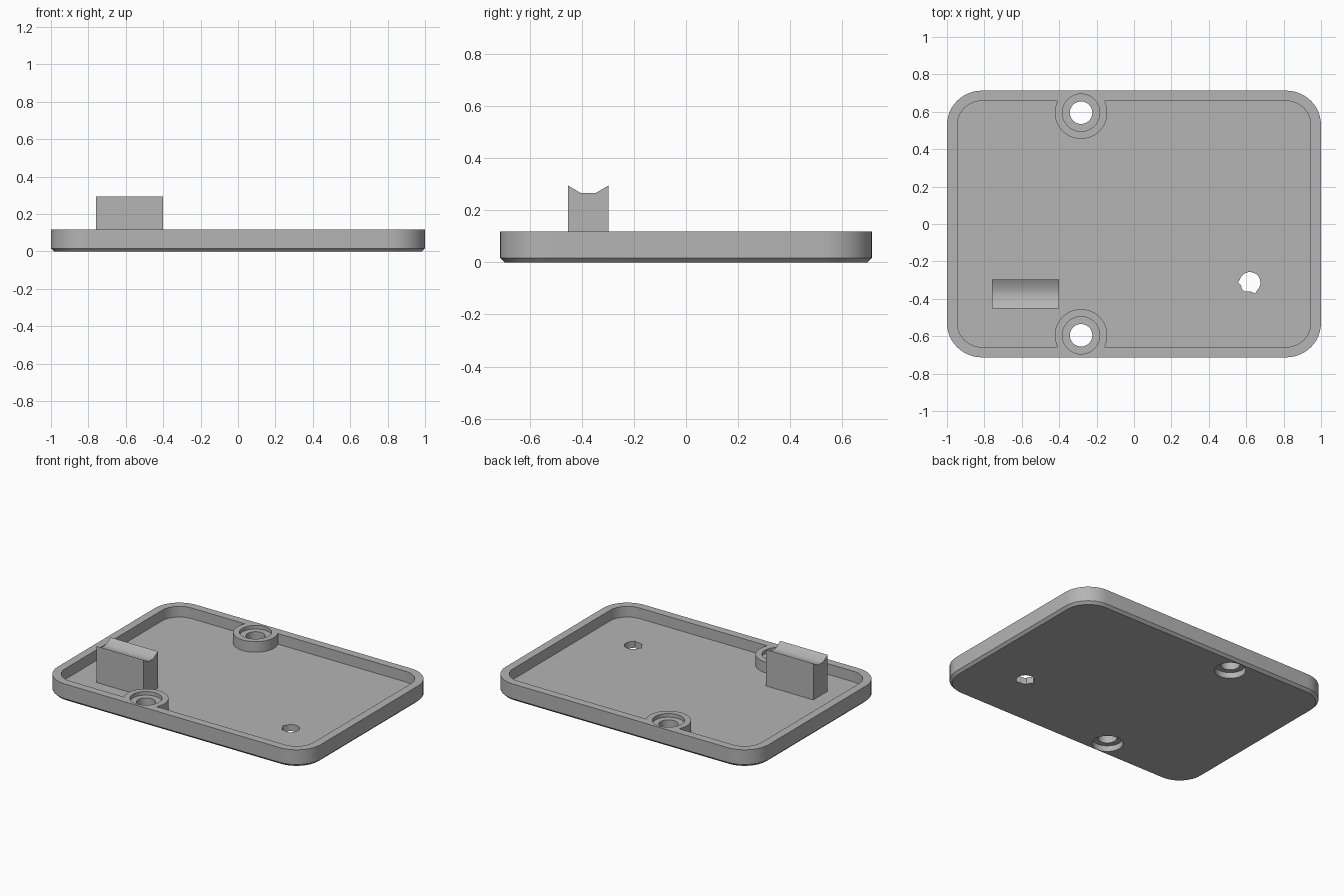
import bpy, bmesh
from math import cos, sin, pi, radians
from mathutils import Vector

cube = bpy.data.objects.get("Cube")
if cube:
    bpy.data.objects.remove(cube, do_unlink=True)

grey = bpy.data.materials.new("plain grey plastic")
grey.use_nodes = True
grey.diffuse_color = (0.46, 0.46, 0.46, 1)
grey.node_tree.nodes["Principled BSDF"].inputs["Base Color"].default_value = grey.diffuse_color

HALF_X, HALF_Y, HEIGHT = 1.0, 0.713, 0.118
WALL, FLOOR, CORNER, CHAMFER = 0.055, 0.045, 0.185, 0.017
BOSS_X, BOSS_Y = -0.283, 0.595


def circle(x, y, r, n=48):
    return [(x + r * cos(2 * pi * i / n), y + r * sin(2 * pi * i / n)) for i in range(n)]


def rounded_rect(inset, steps=12):
    """Outline of the tray, moved inwards by inset."""
    r = CORNER - inset
    points = []
    for q, (sx, sy) in enumerate([(1, 1), (-1, 1), (-1, -1), (1, -1)]):
        for i in range(steps + 1):
            a = (q + i / steps) * pi / 2
            points.append((sx * (HALF_X - CORNER) + r * cos(a),
                           sy * (HALF_Y - CORNER) + r * sin(a)))
    return points


def loft(name, layers):
    """Closed solid through stacked outlines, each given as (outline, z)."""
    bm = bmesh.new()
    rings = [[bm.verts.new((x, y, z)) for x, y in outline] for outline, z in layers]
    for low, high in zip(rings, rings[1:]):
        n = len(low)
        for i in range(n):
            j = (i + 1) % n
            bm.faces.new((low[i], low[j], high[j], high[i]))
    bm.faces.new(rings[0][::-1])
    bm.faces.new(rings[-1])
    bmesh.ops.recalc_face_normals(bm, faces=bm.faces)
    mesh = bpy.data.meshes.new(name)
    bm.to_mesh(mesh)
    bm.free()
    mesh.materials.append(grey)
    obj = bpy.data.objects.new(name, mesh)
    bpy.context.collection.objects.link(obj)
    return obj


def activate(obj):
    bpy.ops.object.select_all(action='DESELECT')
    obj.select_set(True)
    bpy.context.view_layer.objects.active = obj


def cut(target, cutter):
    """Subtract the cutter and throw it away."""
    cutter.hide_render = True
    activate(target)
    mod = target.modifiers.new("cut", 'BOOLEAN')
    mod.operation, mod.solver, mod.object = 'DIFFERENCE', 'EXACT', cutter
    bpy.ops.object.modifier_apply(modifier=mod.name)
    bpy.data.objects.remove(cutter, do_unlink=True)


# Tray body with a chamfered bottom edge
tray = loft("tray", [(rounded_rect(CHAMFER), 0),
                     (rounded_rect(0), CHAMFER),
                     (rounded_rect(0), HEIGHT)])

# Hollow of the tray, leaving a round boss standing at each long side
hollow = loft("hollow_cutter", [(rounded_rect(WALL), FLOOR), (rounded_rect(WALL), 0.3)])
for side in (1, -1):
    boss = circle(BOSS_X, side * BOSS_Y, 0.14)
    cut(hollow, loft("boss_cutter", [(boss, -0.1), (boss, 0.4)]))
cut(tray, hollow)

# Screw holes, counterbored from above and below
bore = [(0.097, -0.05), (0.097, 0.04), (0.06, 0.04),
        (0.06, 0.093), (0.1, 0.093), (0.1, 0.2)]
for side in (1, -1):
    cut(tray, loft("screw_hole_cutter",
                   [(circle(BOSS_X, side * BOSS_Y, r), z) for r, z in bore]))

# Small ragged hole in the floor: an arc closed by an uneven edge
cx, cy = 0.62, -0.313
ragged = [(cx + 0.056 * cos(radians(a)), cy + 0.056 * sin(radians(a)))
          for a in range(-45, 166, 10)]
ragged += [(0.556, -0.312), (0.572, -0.328), (0.579, -0.352),
           (0.596, -0.362), (0.628, -0.362), (0.647, -0.371)]
cut(tray, loft("small_hole_cutter", [(ragged, -0.05), (ragged, 0.2)]))

# Upright block with a shallow cradle along its top
profile = [(-0.453, FLOOR - 0.01), (-0.297, FLOOR - 0.01), (-0.297, 0.295),
           (-0.348, 0.265), (-0.402, 0.265), (-0.453, 0.295)]
block = loft("cradle_block", [(profile, -0.76), (profile, -0.40)])
for v in block.data.vertices:
    v.co = Vector((v.co.z, v.co.x, v.co.y))

for obj in (tray, block):
    activate(obj)
    bpy.ops.object.shade_smooth_by_angle(angle=radians(35))
